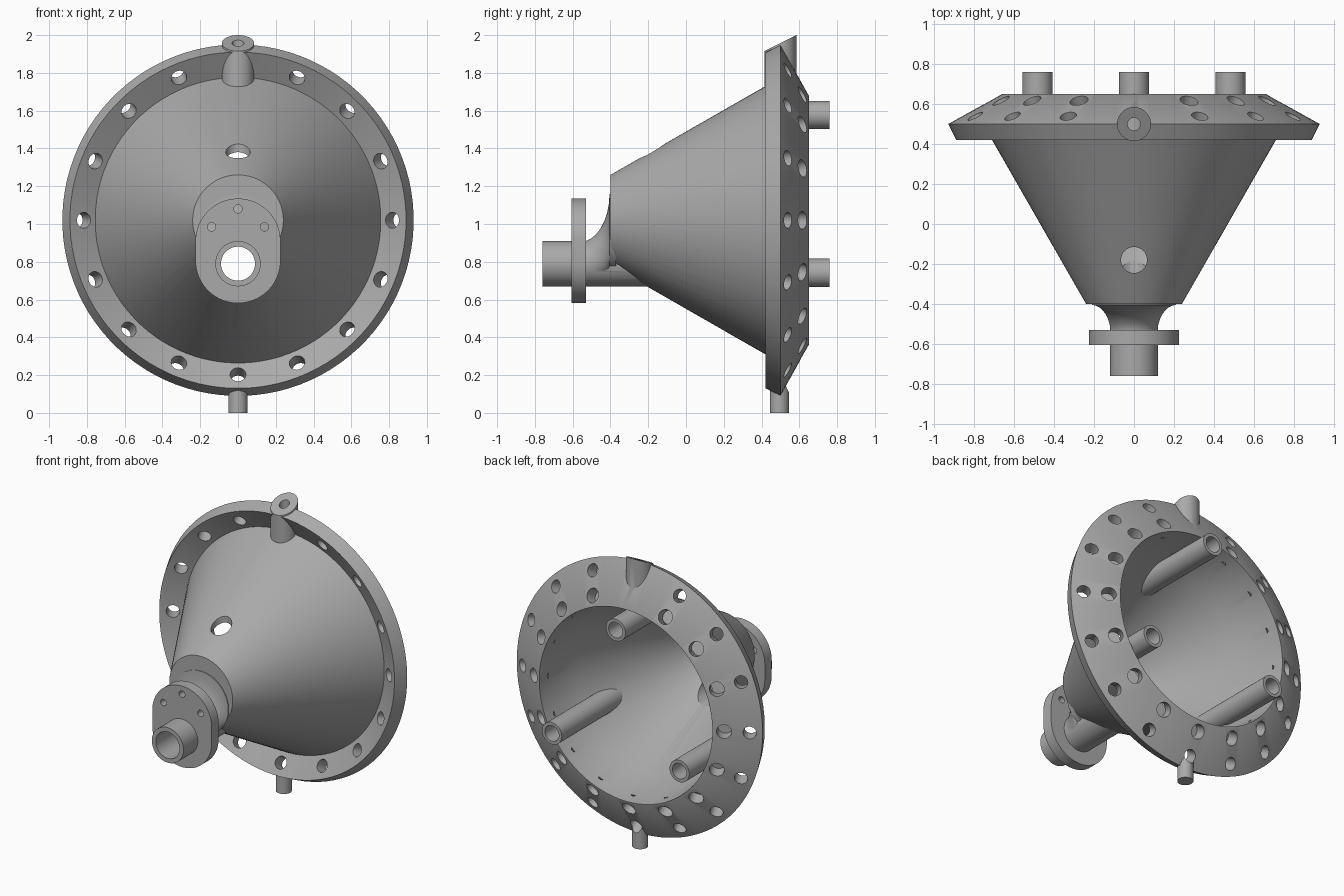
import bpy, bmesh, math
from mathutils import Vector

cube = bpy.data.objects.get("Cube")
if cube:
    bpy.data.objects.remove(cube, do_unlink=True)

AXIS = 1.02      # height of the cone axis
BORE_Z = 0.79    # height of the inlet pipe axis

grey = bpy.data.materials.new("plain grey")
grey.use_nodes = True
grey.diffuse_color = (0.4, 0.4, 0.4, 1)
bsdf = next(n for n in grey.node_tree.nodes if n.type == 'BSDF_PRINCIPLED')
bsdf.inputs["Base Color"].default_value = grey.diffuse_color


def add(name, bm):
    bmesh.ops.recalc_face_normals(bm, faces=bm.faces)
    mesh = bpy.data.meshes.new(name)
    bm.to_mesh(mesh)
    bm.free()
    mesh.materials.append(grey)
    obj = bpy.data.objects.new(name, mesh)
    bpy.context.collection.objects.link(obj)
    return obj


def loft(name, rings, n=72, stretch=0):
    """Closed solid through rings (radius, y, centre z) about the y direction."""
    bm = bmesh.new()
    loops = []
    for r, y, cz in rings:
        loop = []
        for i in range(n):
            a = math.tau * (i + 0.5) / n
            s = math.sin(a)
            loop.append(bm.verts.new((r * math.cos(a), y, cz + r * s + math.copysign(stretch, s))))
        loops.append(loop)
    for a, b in zip(loops, loops[1:]):
        for i in range(n):
            j = (i + 1) % n
            bm.faces.new((a[i], a[j], b[j], b[i]))
    bm.faces.new(loops[0])
    bm.faces.new(loops[-1])
    return add(name, bm)


def rod(name, start, end, r, n=32):
    """Cylinder between two points."""
    start, end = Vector(start), Vector(end)
    d = end - start
    bm = bmesh.new()
    bmesh.ops.create_cone(bm, cap_ends=True, segments=n, radius1=r, radius2=r, depth=d.length)
    bm.transform(d.to_track_quat('Z', 'Y').to_matrix().to_4x4())
    bmesh.ops.translate(bm, verts=bm.verts, vec=(start + end) / 2)
    return add(name, bm)


def combine(target, tool, operation):
    mod = target.modifiers.new(operation, 'BOOLEAN')
    mod.operation = operation
    mod.solver = 'EXACT'
    mod.object = tool
    bpy.context.view_layer.objects.active = target
    bpy.ops.object.modifier_apply(modifier=mod.name)
    bpy.data.objects.remove(tool, do_unlink=True)


def polar(r, y, angle):
    return Vector((r * math.cos(angle), y, AXIS + r * math.sin(angle)))


# Funnel with its conical bolt rim
body = loft("funnel_body", [(r, y, AXIS) for r, y in
            ((0.24, -0.40), (0.756, 0.50), (0.89, 0.42), (0.93, 0.50), (0.66, 0.65))], n=96)

# Inlet pipe and the flared neck behind the mounting plate
combine(body, loft("pipe", [(0.12, -0.76, BORE_Z), (0.12, -0.1, BORE_Z)], n=48), 'UNION')
neck = []
for i in range(9):
    t = i / 8 * math.pi / 2
    e = 1 - math.cos(t)
    neck.append((0.115 + 0.095 * e, -0.56 + 0.155 * math.sin(t), BORE_Z + 0.16 * e))
neck.append((0.21, -0.37, 0.95))
combine(body, loft("neck", neck, n=48), 'UNION')

# Mounting plate
combine(body, loft("plate", [(0.225, -0.605, 0.858), (0.225, -0.53, 0.858)], stretch=0.052), 'UNION')

# Top boss with slanted end, and bottom pin
boss = rod("boss", (0, 0.5, 1.69), (0, 0.5, 1.95), 0.085, 48)
for v in boss.data.vertices:
    if v.co.z > 1.9:
        v.co.z = 1.9575 + 0.5 * (v.co.y - 0.5)
combine(body, boss, 'UNION')
combine(body, rod("pin", (0, 0.495, 0), (0, 0.495, 0.17), 0.05), 'UNION')

# Hollow inside
combine(body, loft("cavity", [(r, y, AXIS) for r, y in
        ((0.22, -0.36), (0.61, 0.32), (0.655, 0.65), (0.655, 0.8))], n=96), 'DIFFERENCE')

# Pipe bore, top vent, boss bore and plate holes
combine(body, rod("bore", (0, -0.9, BORE_Z), (0, 0, BORE_Z), 0.09, 48), 'DIFFERENCE')
combine(body, rod("vent", (0, -0.18, 1.1), (0, -0.18, 1.6), 0.065), 'DIFFERENCE')
combine(body, rod("boss_bore", (0, 0.5, 1.5), (0, 0.5, 2.1), 0.032), 'DIFFERENCE')
for x, z in ((0, 1.08), (-0.14, 0.985), (0.14, 0.985)):
    combine(body, rod("screw_hole", (x, -0.7, z), (x, -0.515, z), 0.022, 20), 'DIFFERENCE')

# Two rows of holes square to the rim: outer ones go through, inner ones are blind
for i in range(1, 16):
    a = math.pi / 2 + i * math.tau / 16
    for r, y, depth, size in ((0.86, 0.54, 0.13, 0.042), (0.72, 0.617, 0.08, 0.047)):
        outer = polar(r + 0.49 * 0.06, y + 0.87 * 0.06, a)
        inner = polar(r - 0.49 * depth, y - 0.87 * depth, a)
        combine(body, rod("rim_hole", outer, inner, size, 24), 'DIFFERENCE')

# Three rear tubes that run into the funnel wall
tubes = [body]
for label, deg in (("top", 90), ("right", 210), ("left", 330)):
    a = math.radians(deg)
    tube = rod(label + "_rear_tube", polar(0.557, 0, a), polar(0.557, 0.76, a), 0.075)
    combine(tube, loft("limit", [(0.22, -0.4, AXIS), (0.22 + 0.573 * 1.3, 0.9, AXIS)], n=96), 'INTERSECT')
    combine(tube, rod("tube_bore", polar(0.557, 0.3, a), polar(0.557, 0.9, a), 0.053), 'DIFFERENCE')
    tubes.append(tube)

# Smooth shading with sharp edges kept
for obj in tubes:
    bpy.ops.object.select_all(action='DESELECT')
    obj.select_set(True)
    bpy.context.view_layer.objects.active = obj
    bpy.ops.object.shade_smooth_by_angle(angle=math.radians(30))
